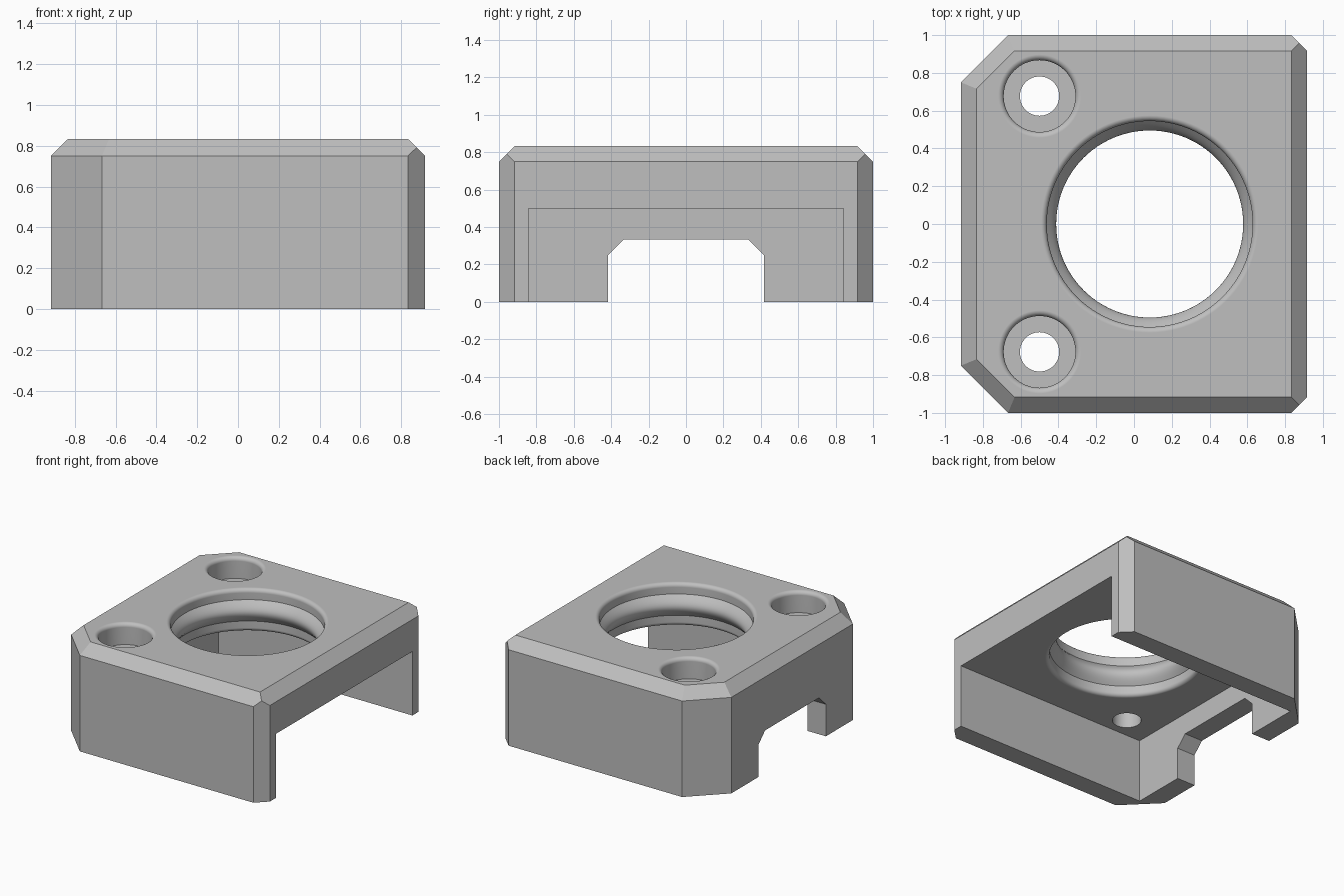
import bpy, bmesh, math
from mathutils import Vector

if "Cube" in bpy.data.objects:
    bpy.data.objects.remove(bpy.data.objects["Cube"])

grey = bpy.data.materials.new("plain grey")
grey.diffuse_color = (0.52, 0.52, 0.52, 1)
grey.use_nodes = True
grey.node_tree.nodes["Principled BSDF"].inputs["Base Color"].default_value = grey.diffuse_color


def finish(name, bm):
    bmesh.ops.recalc_face_normals(bm, faces=bm.faces)
    me = bpy.data.meshes.new(name)
    bm.to_mesh(me)
    bm.free()
    me.materials.append(grey)
    ob = bpy.data.objects.new(name, me)
    bpy.context.collection.objects.link(ob)
    return ob


def hull(name, points):
    """Convex solid through the points, with coplanar faces merged."""
    bm = bmesh.new()
    for p in points:
        bm.verts.new(p)
    bmesh.ops.convex_hull(bm, input=bm.verts)
    bmesh.ops.dissolve_limit(bm, angle_limit=0.01, verts=bm.verts, edges=bm.edges)
    return finish(name, bm)


def revolve(name, profile, x, y, steps):
    """Closed solid of revolution from (radius, z) points."""
    bm = bmesh.new()
    rings = [[bm.verts.new((x + r * math.cos(math.tau * i / steps),
                            y + r * math.sin(math.tau * i / steps), z))
              for i in range(steps)] for r, z in profile]
    for a, b in zip(rings, rings[1:]):
        for i in range(steps):
            j = (i + 1) % steps
            bm.faces.new((a[i], a[j], b[j], b[i]))
    bm.faces.new(rings[0])
    bm.faces.new(rings[-1])
    return finish(name, bm)


def fillet(r, z, size, way):
    """Rounded rim flaring from radius r out to the flat face at height z."""
    pts = []
    for i in range(6):
        a = math.pi / 2 * i / 5
        pts.append((r + size * (1 - math.cos(a)), z - way * size * (1 - math.sin(a))))
    return pts


TOP, CEIL, RIM = 0.833, 0.5, 0.03

# Body: block with two large and two small corner chamfers and a bevelled top
pts = []
for s in (-1, 1):
    for x, y in ((-0.917, 0.75), (-0.667, 1), (0.833, 1), (0.917, 0.917)):
        pts += [(x, s * y, 0), (x, s * y, 0.75)]
    pts += [(0.875, s * 0.9585, 0.7915)]
    pts += [(x, s * y, TOP) for x, y in ((-0.833, 0.716), (-0.632, 0.917), (0.833, 0.917))]
body = hull("mount_body", pts)

# Cavity under the roof, open at the right end
cavity = hull("cavity_cutter", [(x, y, z) for x in (-0.76, 1.2)
                                for y in (-0.843, 0.843) for z in (-0.2, CEIL)])

# Notch with clipped corners through the left wall
notch = hull("notch_cutter", [(x, s * y, z) for x in (-1.2, -0.6) for s in (-1, 1)
                              for y, z in ((0.417, -0.2), (0.417, 0.25), (0.333, 0.333))])

# Large round opening with rounded rims and a bulging inner ridge
prof = [(0.545 + RIM, CEIL - 0.1)] + fillet(0.545, CEIL, RIM, -1)[::-1]
prof += [(0.545 - 0.05 * math.sin(math.pi * i / 12), 0.583 + 0.167 * i / 12) for i in range(13)]
prof += fillet(0.545, TOP, RIM, 1) + [(0.545 + RIM, TOP + 0.1)]
cutters = [cavity, notch, revolve("opening_cutter", prof, 0.083, 0, 96)]

# Two counterbored screw holes
for s in (-1, 1):
    prof = [(0.104, 0.4), (0.104, 0.667), (0.19, 0.667)]
    prof += fillet(0.19, TOP, RIM, 1) + [(0.19 + RIM, TOP + 0.1)]
    cutters.append(revolve("screw_hole_cutter", prof, -0.5, s * 0.677, 64))

bpy.context.view_layer.objects.active = body
body.select_set(True)
for c in cutters:
    c.hide_render = True
    m = body.modifiers.new("cut", "BOOLEAN")
    m.operation = "DIFFERENCE"
    m.solver = "EXACT"
    m.object = c
    bpy.ops.object.modifier_apply(modifier=m.name)
    bpy.data.objects.remove(c)

# Smooth the round surfaces while the flat faces stay flat
bpy.ops.object.shade_smooth_by_angle(angle=math.radians(30))
w = body.modifiers.new("weighted_normals", "WEIGHTED_NORMAL")
w.keep_sharp = True
